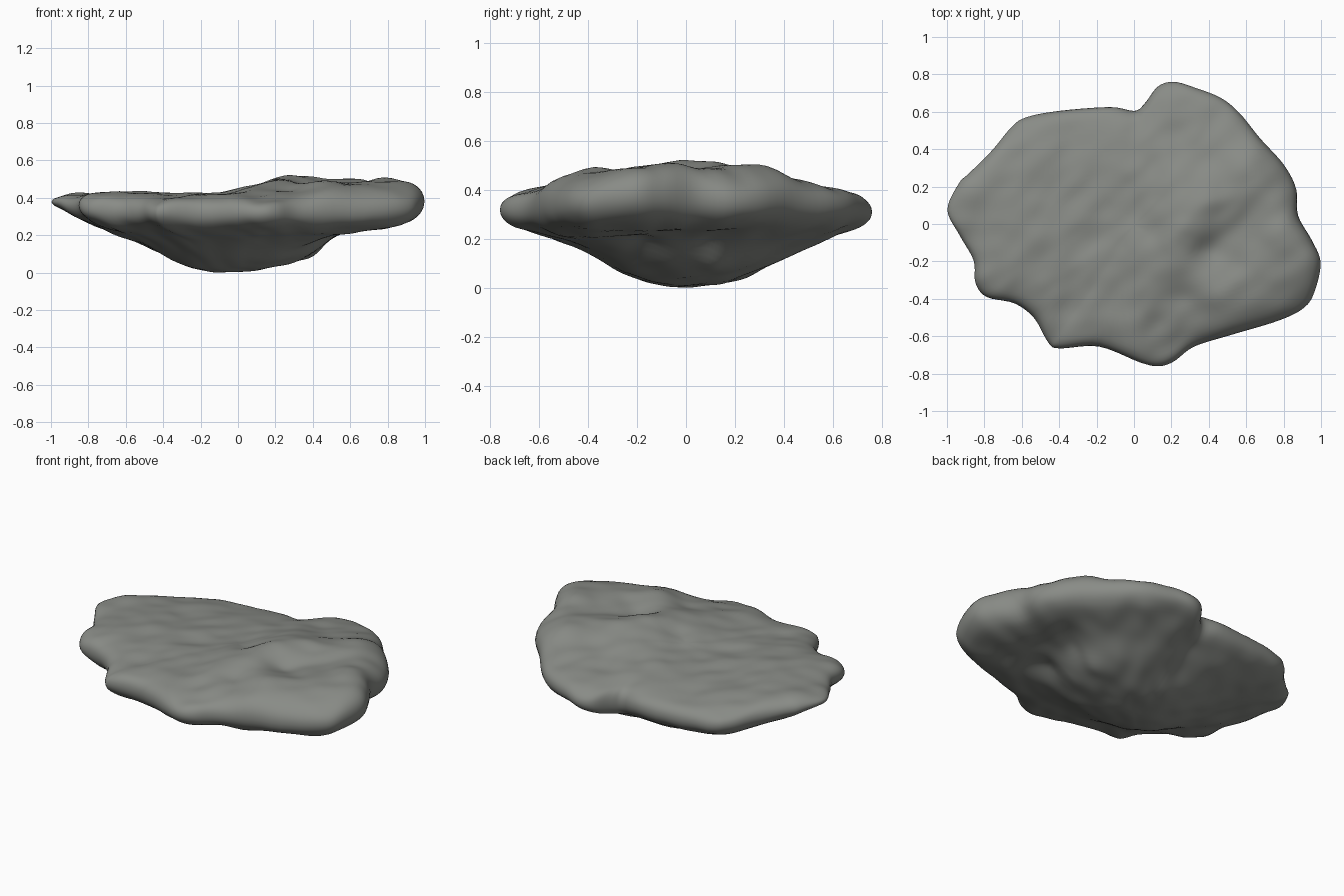
import bpy, bmesh, math
from mathutils import Vector, noise

if "Cube" in bpy.data.objects:
    bpy.data.objects.remove(bpy.data.objects["Cube"])

# plan outline (x, y), clockwise from the left tip
OUT = [(-1, .08), (-.94, .22), (-.88, .28), (-.76, .40), (-.66, .52), (-.58, .575),
       (-.4, .61), (-.13, .63), (0, .61), (.055, .65), (.125, .74), (.21, .765),
       (.32, .735), (.46, .68), (.56, .60), (.67, .465), (.80, .32), (.865, .19),
       (.875, .05), (.95, -.085), (.995, -.2), (.965, -.35), (.91, -.44), (.775, -.51),
       (.51, -.59), (.32, -.65), (.21, -.73), (.13, -.755), (.03, -.735), (-.19, -.65),
       (-.40, -.66), (-.46, -.63), (-.535, -.50), (-.64, -.42), (-.79, -.385),
       (-.85, -.31), (-.86, -.19), (-.935, -.055)]

# sampled heights (x, y, z) of the upper and lower faces
TOP = [(-.97, .08, .41), (-.85, .28, .43), (-.82, -.28, .43), (-.62, .5, .38), (-.6, .1, .42),
       (-.45, -.25, .42), (-.45, -.6, .39), (-.3, .3, .40), (-.3, .6, .37), (-.15, 0, .42),
       (-.1, -.62, .41), (-.05, -.4, .425), (.1, .25, .44), (.05, .58, .39), (.22, .72, .385),
       (.45, .62, .41), (.13, -.72, .385), (.1, -.38, .455), (.1, -.05, .45), (.2, -.14, .50),
       (.28, .0, .52), (.42, .12, .505), (.4, .36, .455), (.64, .28, .495), (.82, .24, .45),
       (.42, -.14, .44), (.27, -.4, .435), (.45, -.4, .49), (.6, .02, .46), (.65, -.22, .48),
       (.78, -.02, .51), (.92, -.2, .49), (.86, -.4, .45), (.65, -.5, .43), (.35, -.6, .41)]
LOW = [(-.97, .08, .33), (-.85, .28, .27), (-.8, -.32, .26), (-.62, .5, .21), (-.6, .05, .18),
       (-.45, -.6, .245), (-.42, -.3, .18), (-.4, .1, .095), (-.3, .35, .13), (-.3, .58, .20),
       (-.28, -.1, .035), (-.22, .15, .03), (-.15, -.4, .155), (-.05, 0, .0), (0, .25, .04),
       (0, .5, .18), (.2, .7, .23), (.2, .42, .12), (.18, .1, .03), (.15, -.2, .04),
       (.41, .12, .095), (.38, -.06, .10), (.48, .38, .20), (.49, .1, .185), (.46, -.16, .19),
       (.13, -.72, .245), (.15, -.45, .175), (.45, -.55, .215), (.82, .2, .25), (.72, -.2, .22),
       (.95, -.22, .26), (.85, -.42, .235), (-.1, -.62, .22), (.55, .55, .24), (-.1, -.2, .03)]


def basis(x, y, a, b):
    return math.sqrt((x - a) ** 2 + (y - b) ** 2 + .0015)


def surface(samples):
    """Smooth surface through the samples: radial basis weights by elimination."""
    k = len(samples)
    mean = sum(p[2] for p in samples) / k
    m = [[basis(p[0], p[1], q[0], q[1]) for q in samples] + [p[2] - mean] for p in samples]
    for i in range(k):
        piv = max(range(i, k), key=lambda r: abs(m[r][i]))
        m[i], m[piv] = m[piv], m[i]
        for r in range(k):
            if r != i:
                f = m[r][i] / m[i][i]
                m[r] = [u - f * v for u, v in zip(m[r], m[i])]
    w = [m[i][k] / m[i][i] for i in range(k)]
    return lambda x, y: mean + sum(c * basis(x, y, p[0], p[1]) for c, p in zip(w, samples))


upper_face, lower_face = surface(TOP), surface(LOW)


def catmull(a, b, c, d, t):
    return .5 * (2 * b + (c - a) * t + (2 * a - 5 * b + 4 * c - d) * t * t
                 + (3 * b - a - 3 * c + d) * t ** 3)


# smooth closed outline
pts = [Vector(p) for p in OUT]
n, sub = len(pts), 5
rim = [catmull(pts[i - 1], pts[i], pts[(i + 1) % n], pts[(i + 2) % n], k / sub)
       for i in range(n) for k in range(sub)]
rim.reverse()
N = len(rim)


def rough(x, y, seed):
    # chipped relief stretched along a diagonal grain
    u, v = (x + y) * .7, (y - x) * .7
    return (.012 * noise.noise(Vector((u * 4, v * 6, seed)))
            + .012 * noise.noise(Vector((u * 7, v * 11, seed + 5))))


def height(x, y, s, upper):
    t = upper_face(x, y) + rough(x, y, 1.3)
    b = lower_face(x, y) + rough(x, y, 8.1)
    mid = b + (t - b) * .5
    # rounded rim
    r = math.sqrt(max(0, 1 - s ** (16 if upper else 14)))
    return mid + ((t if upper else b) - mid) * r


# stone slab: rings from top centre over the rim to the bottom centre
S = [.04 + .88 * i / 30 for i in range(31)] + [.94, .96, .975, .987, .995]
bm = bmesh.new()


def ring(s, upper):
    return [bm.verts.new((p.x * s, p.y * s, height(p.x * s, p.y * s, s, upper))) for p in rim]


rings = [ring(s, True) for s in S] + [ring(1, True)] + [ring(s, False) for s in reversed(S)]
for a, b in zip(rings, rings[1:]):
    for i in range(N):
        j = (i + 1) % N
        bm.faces.new((a[i], b[i], b[j], a[j]))
for r, up in ((rings[0], True), (rings[-1], False)):
    c = bm.verts.new((0, 0, height(0, 0, 0, up)))
    for i in range(N):
        j = (i + 1) % N
        bm.faces.new((c, r[i], r[j]) if up else (c, r[j], r[i]))
for _ in range(2):
    bmesh.ops.smooth_vert(bm, verts=bm.verts, factor=.3,
                          use_axis_x=False, use_axis_y=False, use_axis_z=True)

# seat the stone on the ground and centre it
for ax in range(3):
    lo = min(v.co[ax] for v in bm.verts)
    hi = max(v.co[ax] for v in bm.verts)
    for v in bm.verts:
        v.co[ax] -= lo if ax == 2 else (lo + hi) / 2
bmesh.ops.recalc_face_normals(bm, faces=bm.faces)

me = bpy.data.meshes.new("stone_slab")
bm.to_mesh(me)
bm.free()
for p in me.polygons:
    p.use_smooth = True
mat = bpy.data.materials.new("stone grey")
mat.diffuse_color = (.25, .26, .24, 1)
mat.use_nodes = True
mat.node_tree.nodes["Principled BSDF"].inputs["Base Color"].default_value = mat.diffuse_color
me.materials.append(mat)
bpy.context.collection.objects.link(bpy.data.objects.new("stone_slab", me))
